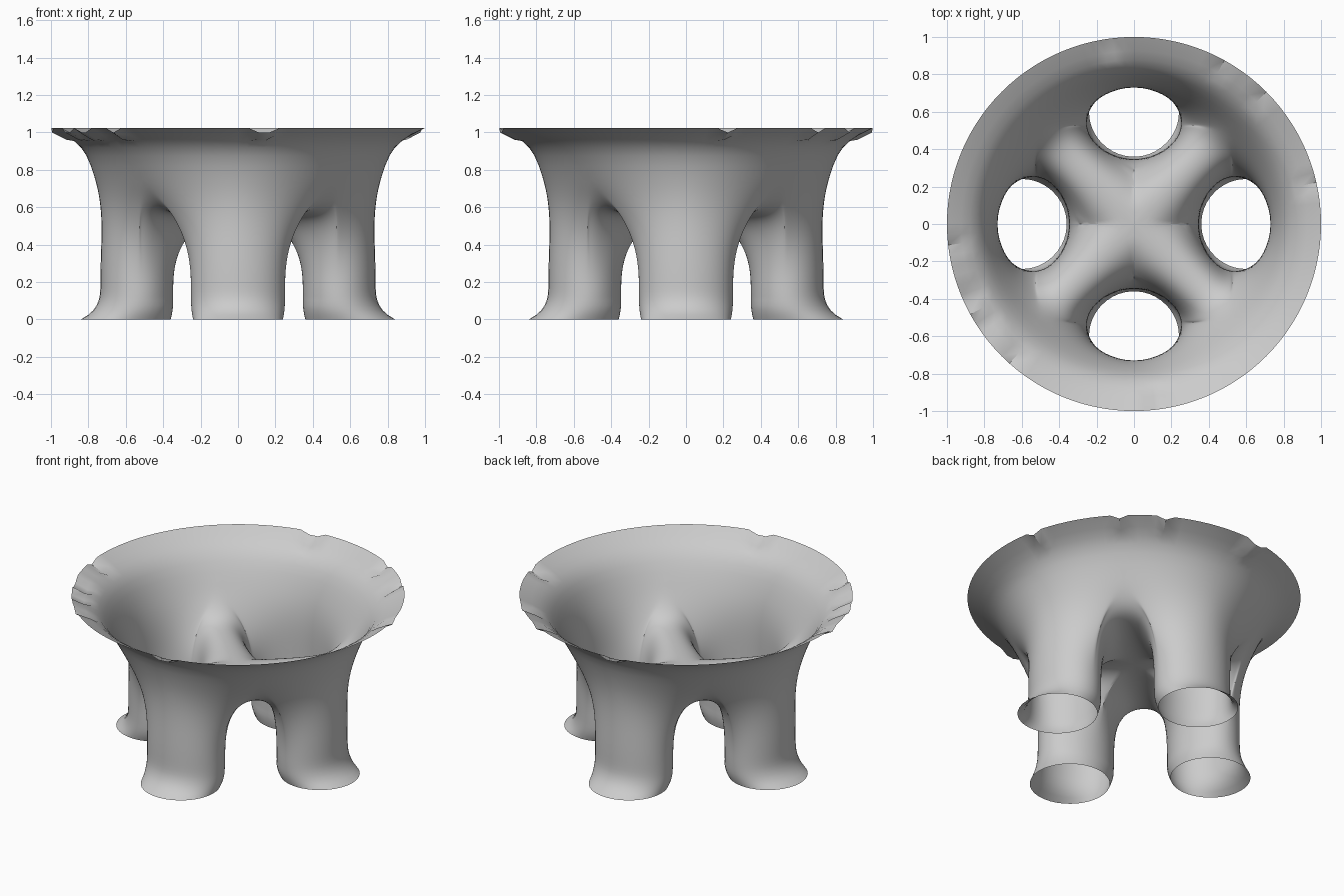
import bpy, bmesh, math, random
from mathutils import Vector, Matrix

random.seed(4)
cube = bpy.data.objects.get("Cube")
if cube:
    bpy.data.objects.remove(cube)

THROAT_Z = 0.2
ARC_STEPS, RISE_STEPS, FOOT_STEPS = 14, 18, 8
UP = Vector((0, 0, 1))
ACROSS = Vector((-1, 1, 0)).normalized()

# Bowl wall above the legs: radius over a leg, radius between legs, height
BOWL = [(0.765, 0.73, 0.75), (0.785, 0.765, 0.82), (0.81, 0.807, 0.89), (0.835, 0.833, 0.925),
        (0.865, 0.865, 0.955), (0.925, 0.925, 0.985), (1, 1, 1.015)]
# Diagonal section between two legs, from the bowl to the centre: radius, height
SECTION = [(0.73, 0.75), (0.69, 0.69), (0.65, 0.64), (0.61, 0.602), (0.56, 0.58),
           (0.5, 0.57), (0.4, 0.565), (0.27, 0.563), (0.14, 0.563), (0, 0.563)]


def on_circle(angle, radius, z):
    return Vector((radius * math.cos(angle), radius * math.sin(angle), z))


def strand(end, direction, rise):
    """One line of the sheet from the foot, up the tube, to the given end."""
    a = math.atan2(end.y, end.x - 0.55)
    ca, sa = math.cos(a), math.sin(a)
    throat = Vector((0.543 + 0.198 * ca, 0.252 * sa, THROAT_Z))
    foot = Vector((0.6 + 0.24 * ca, 0.24 * sa, 0))
    points = []
    for i in range(FOOT_STEPS):
        f = i / FOOT_STEPS
        p = throat.lerp(foot, (1 - f) ** 4)
        p.z = THROAT_Z * f
        points.append(p)
    c1 = throat + UP * rise * (end.z - THROAT_Z)
    c2 = end - direction.normalized() * 0.36 * (end - throat).length
    for i in range(RISE_STEPS + 1):
        t = i / RISE_STEPS
        u = 1 - t
        points.append(throat * u**3 + c1 * 3 * u * u * t + c2 * 3 * u * t * t + end * t**3)
    return points


def half_leg():
    """Strands of half a leg; those under the bowl carry on to the rim."""
    lines = []
    for i in range(ARC_STEPS + 1):
        s = i / ARC_STEPS
        a = s * math.pi / 4
        blend = s * s * (3 - 2 * s)
        wall = [on_circle(a, r0 + (r1 - r0) * blend, z) for r0, r1, z in BOWL]
        lean = on_circle(a, 0.25 + 0.45 * s, 1) + ACROSS * 0.8 * s * s
        lines.append(strand(wall[0], lean, 0.42) + wall[1:])
    for (r0, z0), (r1, z1) in zip(SECTION, SECTION[1:]):
        for f in (0.5, 1):
            r, z = r0 + (r1 - r0) * f, z0 + (z1 - z0) * f
            steep = max(0, (z - 0.62) / 0.13)
            lean = ACROSS + on_circle(math.pi / 4, 0.7, 1) * 1.2 * steep
            if r < 0.001:
                lean = Vector((-1, 0, 0))
            rise = 0.42 + 0.25 * max(0, 1 - r / 0.55)
            lines.append(strand(on_circle(math.pi / 4, r, z), lean, rise))
    return lines


# Half leg, mirrored and turned into four
bm = bmesh.new()
strands = [[bm.verts.new(p) for p in line] for line in half_leg()]
for a, b in zip(strands, strands[1:]):
    for i in range(min(len(a), len(b)) - 1):
        bm.faces.new((a[i], b[i], b[i + 1], a[i + 1]))


def add_copy(matrix):
    copy = bmesh.ops.duplicate(bm, geom=bm.verts[:] + bm.edges[:] + bm.faces[:])["geom"]
    bmesh.ops.transform(bm, matrix=matrix,
                        verts=[g for g in copy if isinstance(g, bmesh.types.BMVert)])


add_copy(Matrix.Scale(-1, 4, (0, 1, 0)))
add_copy(Matrix.Rotation(math.pi, 4, 'Z'))
add_copy(Matrix.Rotation(math.pi / 2, 4, 'Z'))
bmesh.ops.remove_doubles(bm, verts=bm.verts[:], dist=0.0005)

# Relax the sheet between its fixed open edges
inner = [v for v in bm.verts if not v.is_boundary and 0.1 < v.co.z < 0.97]
for _ in range(6):
    bmesh.ops.smooth_vert(bm, verts=inner, factor=0.5,
                          use_axis_x=True, use_axis_y=True, use_axis_z=True)

# Ragged teeth along parts of the rim
RAGGED = [(-20, 62), (88, 112), (165, 230), (255, 282)]
drops = [random.choice((0, 0, 0.024)) for _ in range(90)]
for v in bm.verts:
    if v.co.z > 0.97:
        angle = math.degrees(math.atan2(v.co.y, v.co.x))
        ragged = any(lo < angle + turn < hi for lo, hi in RAGGED for turn in (0, 360))
        drop = drops[int(angle % 360 / 4)] if ragged else 0
        v.co.z += (0.008 if v.is_boundary else 0) - drop

bmesh.ops.recalc_face_normals(bm, faces=bm.faces[:])
mesh = bpy.data.meshes.new("four_legged_funnel")
bm.to_mesh(mesh)
bm.free()
funnel = bpy.data.objects.new("four_legged_funnel", mesh)
bpy.context.collection.objects.link(funnel)

# Plain grey finish
grey = bpy.data.materials.new("plain_grey")
grey.use_nodes = True
colour = (0.6, 0.6, 0.6, 1)
grey.diffuse_color = colour
grey.node_tree.nodes["Principled BSDF"].inputs["Base Color"].default_value = colour
mesh.materials.append(grey)

bpy.ops.object.select_all(action='DESELECT')
funnel.select_set(True)
bpy.context.view_layer.objects.active = funnel
bpy.ops.object.shade_smooth_by_angle(angle=math.radians(30))
